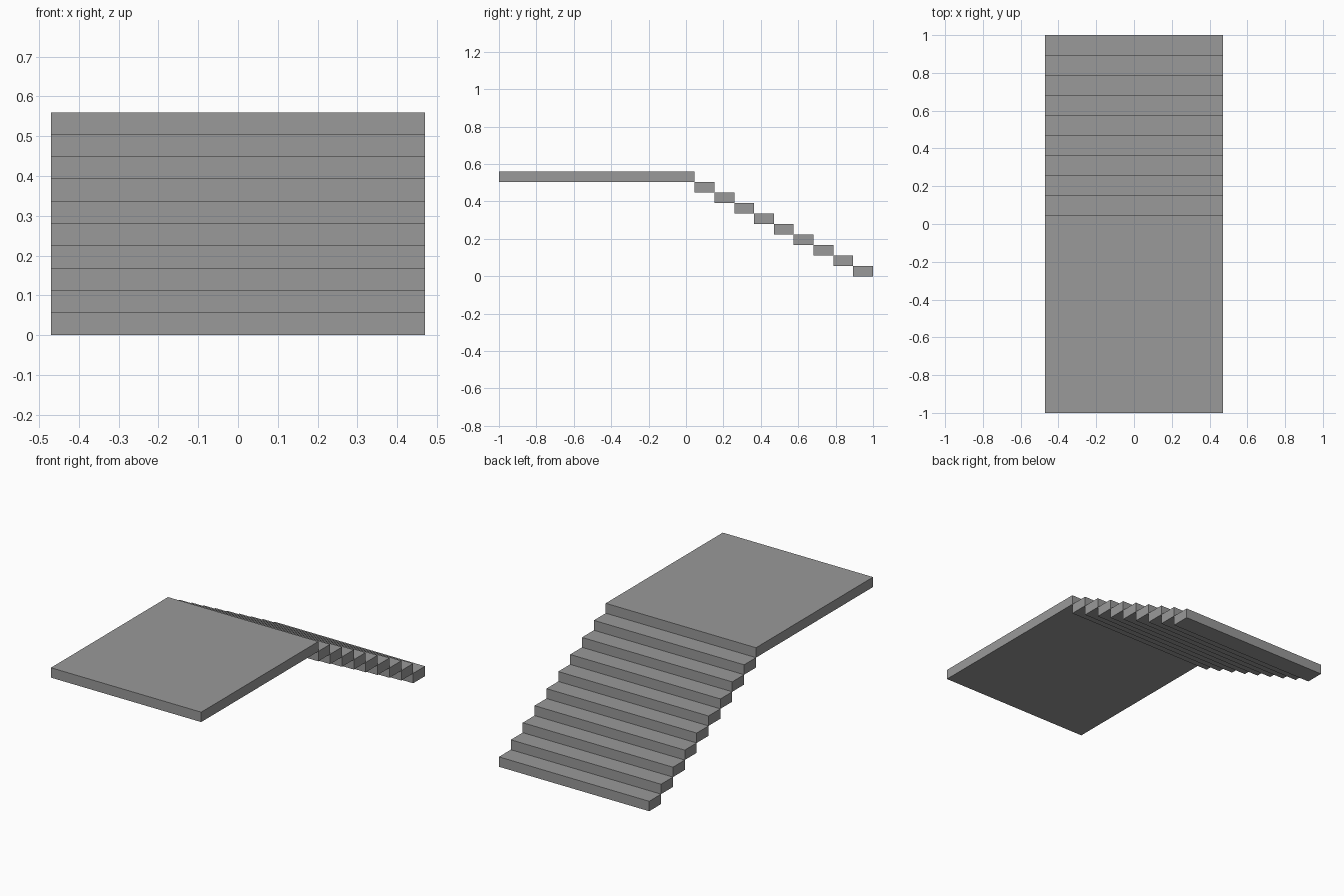
import bpy

cube = bpy.data.objects.get("Cube")
if cube:
    bpy.data.objects.remove(cube, do_unlink=True)

# Single plain grey
GREY = (0.32, 0.32, 0.32, 1.0)
mat = bpy.data.materials.new("plain grey")
mat.use_nodes = True
mat.diffuse_color = GREY
mat.node_tree.nodes["Principled BSDF"].inputs["Base Color"].default_value = GREY

WIDTH = 0.94
TOP = 0.56
STEPS = 9
LANDING_BACK = 0.046
RISE = TOP / (STEPS + 1)
GOING = (1 - LANDING_BACK) / STEPS


def slab(name, y0, y1, z0, z1):
    """Full-width box between two depths and two heights."""
    bpy.ops.mesh.primitive_cube_add(size=1, location=(0, (y0 + y1) / 2, (z0 + z1) / 2))
    obj = bpy.context.object
    obj.name = name
    obj.scale = (WIDTH, y1 - y0, z1 - z0)
    bpy.ops.object.transform_apply(location=False, rotation=False, scale=True)
    obj.data.materials.append(mat)
    return obj


# Upper landing
slab("landing", -1, LANDING_BACK, TOP - RISE, TOP)

# Flight of steps descending towards the back
for i in range(STEPS):
    y = LANDING_BACK + i * GOING
    z = TOP - (i + 1) * RISE
    slab(f"step_{i + 1}", y, y + GOING, z - RISE, z)
